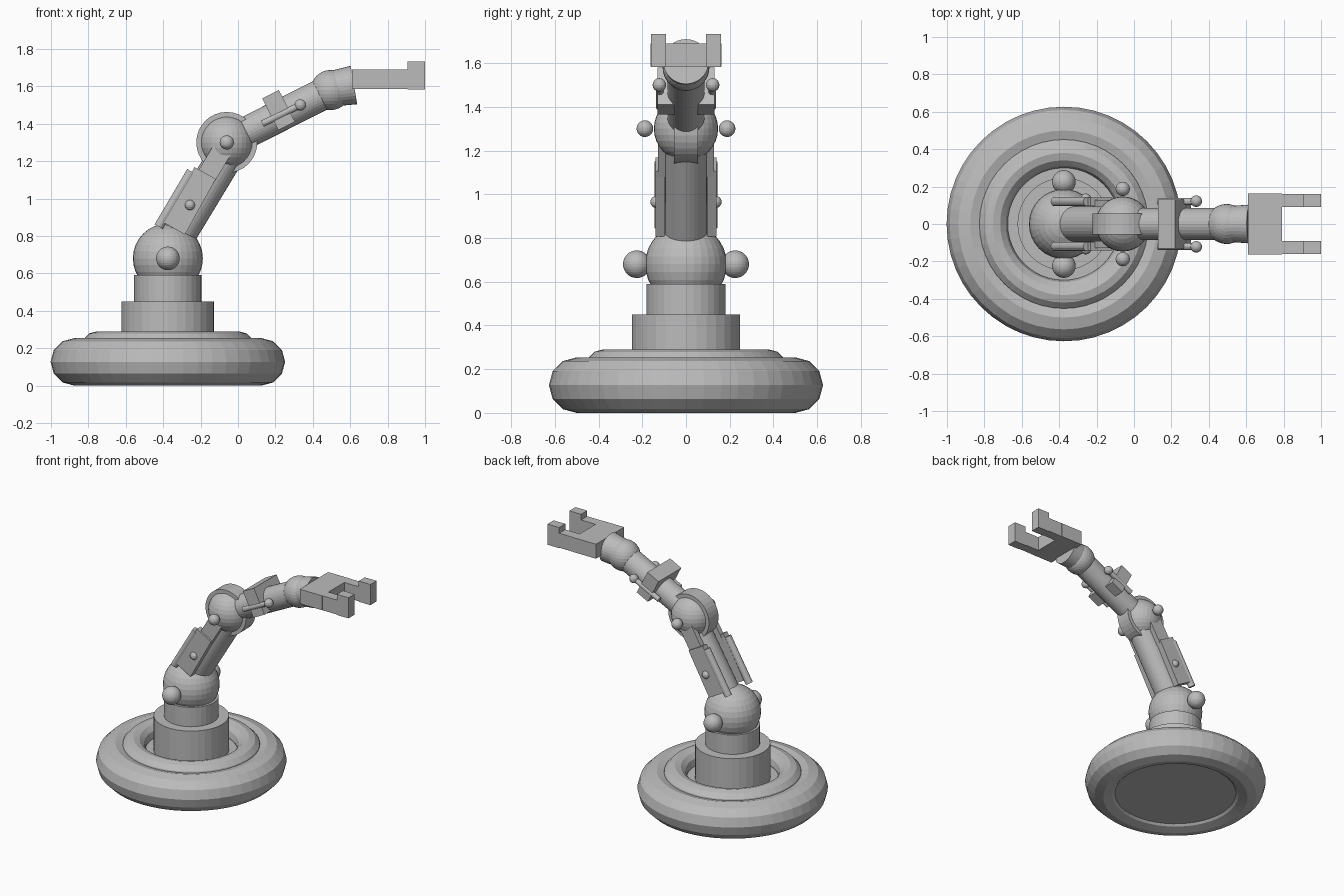
import bpy
import math
from mathutils import Vector

cube = bpy.data.objects.get("Cube")
if cube:
    bpy.data.objects.remove(cube, do_unlink=True)

grey = bpy.data.materials.new("light_grey")
grey.use_nodes = True
COLOUR = (0.5, 0.5, 0.5, 1)
grey.diffuse_color = COLOUR
for node in grey.node_tree.nodes:
    if node.type == 'BSDF_PRINCIPLED':
        node.inputs["Base Color"].default_value = COLOUR

SIDES = (("right", -1), ("left", 1))


def finish(name):
    ob = bpy.context.object
    ob.name = name
    ob.data.materials.append(grey)
    return ob


def ball(name, r, x, y, z, segs=32):
    bpy.ops.mesh.primitive_uv_sphere_add(segments=segs, ring_count=segs // 2, radius=r, location=(x, y, z))
    return finish(name)


def rod(name, a, b, r, r_end=None, sides=32):
    a, b = Vector(a), Vector(b)
    d = b - a
    bpy.ops.mesh.primitive_cone_add(vertices=sides, radius1=r, radius2=r_end or r, depth=d.length,
                                    location=(a + b) / 2, rotation=d.to_track_quat('Z', 'Y').to_euler())
    return finish(name)


def box(name, centre, size, tilt=0):
    # tilt raises the box's long x side towards z, in degrees
    bpy.ops.mesh.primitive_cube_add(size=1, location=centre, rotation=(0, -math.radians(tilt), 0))
    ob = finish(name)
    ob.scale = size
    return ob


def ring(name, major, minor, z):
    bpy.ops.mesh.primitive_torus_add(major_segments=48, minor_segments=12, major_radius=major,
                                     minor_radius=minor, location=(BASE, 0, z))
    return finish(name)


# Round base and pedestal
BASE = -0.375
ring("base_ring", 0.5, 0.127, 0.127)
ring("base_inner_ring", 0.38, 0.08, 0.21)
rod("base_floor", (BASE, 0, 0.03), (BASE, 0, 0.2), 0.42, sides=48)
rod("pedestal_lower", (BASE, 0, 0.1), (BASE, 0, 0.45), 0.248)
rod("pedestal_upper", (BASE, 0, 0.4), (BASE, 0, 0.59), 0.18)

# Shoulder, upper arm and elbow
ball("shoulder", 0.187, BASE, 0, 0.68)
rod("upper_arm", (-0.385, 0, 0.70), (-0.04, 0, 1.27), 0.095)
ball("elbow", 0.147, -0.06, 0, 1.30)
rod("elbow_band", (-0.06, -0.055, 1.30), (-0.06, 0.055, 1.30), 0.163)

# Forearm with its collar block
rod("forearm", (-0.06, 0, 1.30), (0.495, 0, 1.58), 0.085)
box("forearm_collar", (0.217, 0, 1.473), (0.1, 0.26, 0.19), 27)

# Wrist
ball("wrist", 0.107, 0.495, 0, 1.58)
rod("wrist_cup", (0.49, 0, 1.585), (0.62, 0, 1.607), 0.094, 0.104)

# Gripper palm
box("gripper_palm", (0.70, 0, 1.638), (0.18, 0.325, 0.105))

# Paired side parts
for side, s in SIDES:
    ball(side + "_shoulder_knob", 0.063, BASE, s * 0.225, 0.68)
    box(side + "_arm_plate", (-0.258, s * 0.118, 0.988), (0.34, 0.045, 0.13), 61)
    box(side + "_arm_plate_upper", (-0.115, s * 0.11, 1.21), (0.24, 0.036, 0.105), 59)
    rod(side + "_arm_piston", (-0.424, s * 0.12, 0.85), (-0.25, s * 0.12, 1.145), 0.025, sides=16)
    ball(side + "_plate_knob", 0.028, -0.257, s * 0.135, 0.965, 16)
    ball(side + "_elbow_knob", 0.038, -0.06, s * 0.188, 1.30, 24)
    rod(side + "_forearm_pin", (0.13, s * 0.12, 1.4), (0.333, s * 0.12, 1.5), 0.018, sides=16)
    ball(side + "_forearm_pin_knob", 0.031, 0.333, s * 0.122, 1.5, 16)
    box(side + "_finger", (0.85, s * 0.126, 1.638), (0.13, 0.07, 0.105))
    box(side + "_fingertip", (0.953, s * 0.126, 1.657), (0.094, 0.07, 0.15))
